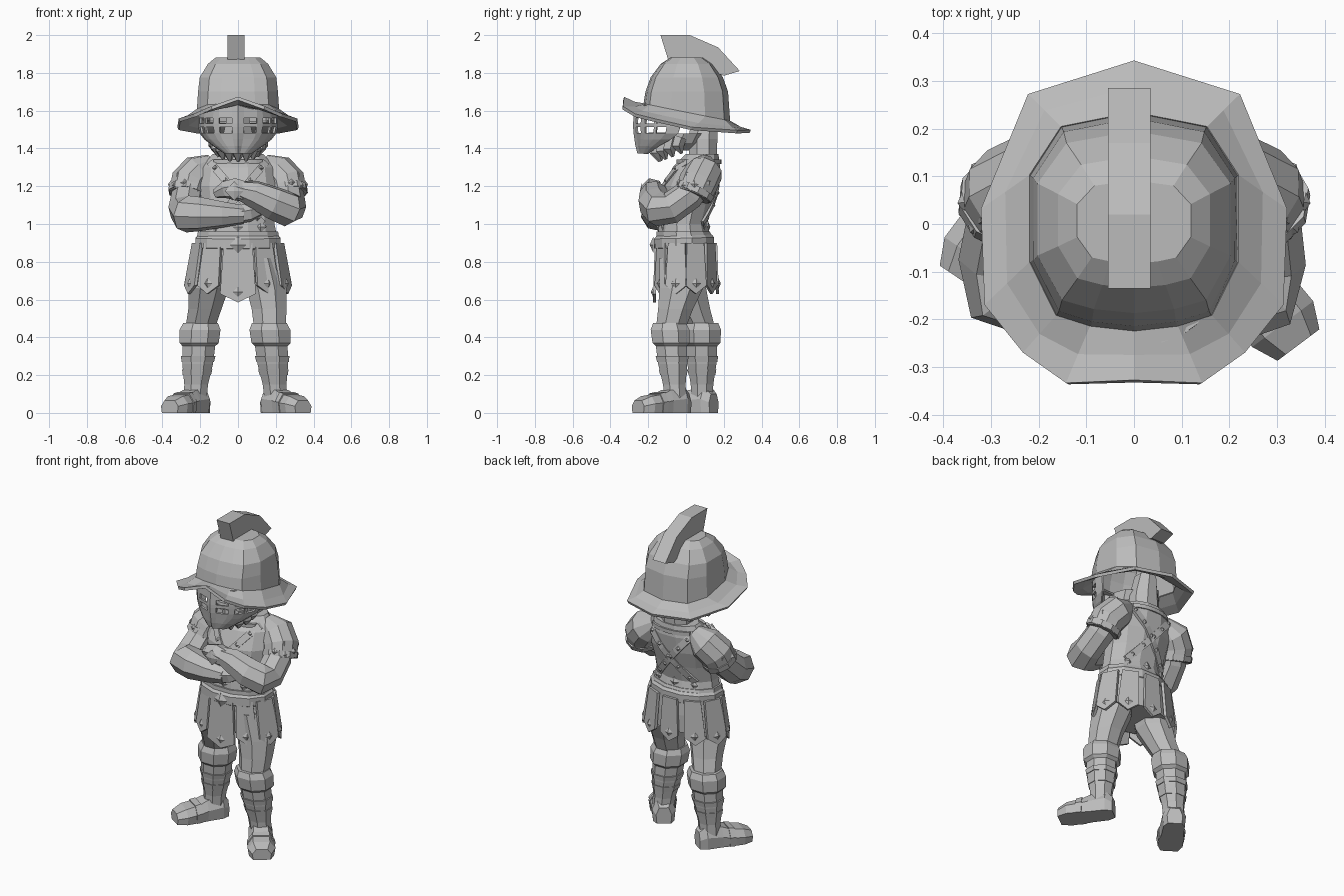
import bpy, bmesh, math
from mathutils import Vector

cube = bpy.data.objects.get("Cube")
if cube:
    bpy.data.objects.remove(cube)

GREY = (0.5, 0.5, 0.5, 1)
stone = bpy.data.materials.new("stone grey")
stone.use_nodes = True
stone.diffuse_color = GREY
stone.node_tree.nodes["Principled BSDF"].inputs["Base Color"].default_value = GREY


def add(name, verts, faces, thick=0):
    """Flat-shaded mesh object, optionally a shell of given thickness."""
    bm = bmesh.new()
    vs = [bm.verts.new(v) for v in verts]
    for f in faces:
        bm.faces.new([vs[i] for i in f])
    bmesh.ops.recalc_face_normals(bm, faces=bm.faces)
    me = bpy.data.meshes.new(name)
    bm.to_mesh(me)
    bm.free()
    me.materials.append(stone)
    ob = bpy.data.objects.new(name, me)
    bpy.context.collection.objects.link(ob)
    if thick:
        mod = ob.modifiers.new("Thickness", 'SOLIDIFY')
        mod.thickness = thick
        mod.offset = 0
    return ob


def loft(name, rings, caps=(True, True), closed=True, thick=0, skip=lambda r, c: False):
    n = len(rings[0])
    verts = [p for ring in rings for p in ring]
    faces = []
    for r in range(len(rings) - 1):
        for c in range(n if closed else n - 1):
            if not skip(r, c):
                d = (c + 1) % n
                faces.append((r * n + c, r * n + d, r * n + n + d, r * n + n + c))
    if caps[0]:
        faces.append(tuple(range(n)))
    if caps[1]:
        faces.append(tuple(range(len(verts) - n, len(verts))))
    return add(name, verts, faces, thick)


def oval(x, y, z, rx, ry, n=10, dip=0):
    angles = [2 * math.pi * (i + 0.5) / n for i in range(n)]
    return [(x + rx * math.sin(a), y - ry * math.cos(a), z - dip * math.cos(a)) for a in angles]


def column(name, sections, n=10):
    """Stack of level ovals: (z, x, y, rx, ry)."""
    return loft(name, [oval(x, y, z, rx, ry, n) for z, x, y, rx, ry in sections])


def limb(name, sections, n=8):
    """Tube along a path: (x, y, z, radius)."""
    pts = [Vector(s[:3]) for s in sections]
    rings, side, last = [], None, None
    for i, p in enumerate(pts):
        t = (pts[min(i + 1, len(pts) - 1)] - pts[max(i - 1, 0)]).normalized()
        side = t.orthogonal().normalized() if side is None else last.rotation_difference(t) @ side
        last, up, r = t, t.cross(side), sections[i][3]
        angles = [2 * math.pi * k / n for k in range(n)]
        rings.append([p + r * (side * math.cos(a) + up * math.sin(a)) for a in angles])
    return loft(name, rings)


def stud(name, pos, out, size=0.022, height=0.012):
    """Diamond-shaped pyramid facing the direction out."""
    q = Vector(out).to_track_quat('Z', 'Y')
    base = [(0, size, 0), (size, 0, 0), (0, -size, 0), (-size, 0, 0), (0, 0, height)]
    add(name, [Vector(pos) + q @ Vector(v) for v in base],
        [(0, 1, 2, 3), (0, 1, 4), (1, 2, 4), (2, 3, 4), (3, 0, 4)])


# Torso
TORSO = [(0.72, 0, 0.2, 0.14), (0.84, -0.01, 0.215, 0.15), (0.93, -0.01, 0.215, 0.145),
         (1.0, -0.015, 0.2, 0.132), (1.1, 0.005, 0.2, 0.138), (1.2, 0.025, 0.215, 0.148),
         (1.3, 0.055, 0.2, 0.13), (1.37, 0.085, 0.14, 0.09)]
column("torso", [(z, 0, y, rx, ry) for z, y, rx, ry in TORSO], 12)


def on_torso(x, z, side):
    for a, b in zip(TORSO, TORSO[1:]):
        if a[0] <= z <= b[0]:
            t = (z - a[0]) / (b[0] - a[0])
            y, rx, ry = (a[i] + t * (b[i] - a[i]) for i in (1, 2, 3))
            return Vector((x, y + side * 0.97 * ry * math.sqrt(max(0.05, 1 - (x / rx) ** 2)), z))


def strap(name, a, b, side, studs=5, w=0.02):
    """Flat band laid on the front (-1) or back (+1) of the torso."""
    across = Vector((a[1] - b[1], 0, b[0] - a[0])).normalized() * w
    rings = []
    for i in range(9):
        t = i / 8
        p = on_torso(a[0] + t * (b[0] - a[0]), a[1] + t * (b[1] - a[1]), side)
        d = Vector((0, side * 0.01, 0))
        rings.append([p - across - d, p + across - d, p + across + d, p - across + d])
    loft(name, rings)
    for i in range(studs):
        t = (i + 0.5) / studs
        p = on_torso(a[0] + t * (b[0] - a[0]), a[1] + t * (b[1] - a[1]), side)
        stud(name + "_stud", p + Vector((0, side * 0.009, 0)), (0, side, 0), 0.016)


for side, label in ((1, "back"), (-1, "front")):
    for s in (1, -1):
        strap(label + "_cross_strap", (s * 0.15, 1.33), (-s * 0.13, 1.0), side)
    strap(label + "_collar_strap", (0.13, 1.33), (-0.13, 1.33), side, 0, 0.012)
    for x in (-0.12, 0, 0.12):
        stud("waist_stud", on_torso(x, 0.985, side), (0, side, 0), 0.03)

# Belt and kilt
loft("belt", [oval(0, -0.01, z, rx, rx - 0.068, 12, 0.004)
              for z, rx in ((0.865, 0.22), (0.875, 0.233), (0.925, 0.233), (0.94, 0.22))])
column("waist_hem", [(0.935, 0, -0.01, 0.224, 0.152), (0.96, 0, -0.015, 0.22, 0.146)], 12)
stud("belt_buckle", (0, -0.172, 0.89), (0, -1, 0), 0.045, 0.02)
column("kilt_cloth", [(0.9, 0, 0, 0.22, 0.15), (0.8, 0, 0, 0.24, 0.155),
                      (0.69, 0, 0, 0.255, 0.15)], 14)
for i in range(10):
    a = math.radians(36 * i)
    out = Vector((math.sin(a), -math.cos(a), 0))
    along = Vector((0.24 * math.cos(a), 0.16 * math.sin(a), 0)).normalized()
    w, low = (0.095, 0.63) if i == 0 else (0.062, 0.675)

    def hang(u, z, grow):
        flare = (0.9 - z) * 0.17
        return Vector(((0.224 + flare) * out.x, (0.155 + flare * 0.2) * out.y, z)) + along * u + out * grow
    outline = [(-w * 0.8, 0.9), (w * 0.8, 0.9), (w, low), (0, low - 0.045), (-w, low)]
    loft("kilt_strip", [[hang(u, z, g) for u, z in outline] for g in (-0.006, 0.01)])
    stud("kilt_stud", hang(0, low + 0.01, 0.01), out, 0.028)

# Legs: thigh, knee cuff, shin guard, bands and boot; one leg stands forward
LEGS = {"left": (1, [(0.82, 0.115, -0.02, 0.11, 0.13), (0.66, 0.15, -0.025, 0.115, 0.125),
                     (0.55, 0.165, -0.055, 0.1, 0.1), (0.45, 0.168, -0.08, 0.09, 0.085)],
                 (0.168, -0.085), (0.198, -0.058), (0.6, -0.8)),
        "right": (-1, [(0.82, -0.115, 0, 0.11, 0.13), (0.66, -0.155, 0.0, 0.115, 0.115),
                       (0.55, -0.175, 0.04, 0.095, 0.095), (0.45, -0.2, 0.08, 0.085, 0.08)],
                  (-0.2, 0.083), (-0.225, 0.085), (-0.56, -0.83))}
for label, (s, thigh, knee, ankle, toe) in LEGS.items():
    column(label + "_thigh", thigh, 8)

    def shin(z, r):
        t = (0.45 - z) / 0.35
        return (z, knee[0] + t * (ankle[0] - knee[0]), knee[1] + t * (ankle[1] - knee[1]), r, r * 0.95)
    column(label + "_knee_cuff", [shin(0.35, 0.09), shin(0.37, 0.112), shin(0.44, 0.117), shin(0.475, 0.1)], 8)
    column(label + "_shin", [shin(0.08, 0.066), shin(0.15, 0.068), shin(0.26, 0.088), shin(0.38, 0.095)], 8)
    for z, r in ((0.215, 0.084), (0.285, 0.096)):
        column(label + "_shin_band", [shin(z - 0.015, r - 0.003), shin(z + 0.015, r + 0.003)], 8)
    fwd = Vector((*toe, 0)).normalized()
    across = Vector((-fwd.y, fwd.x, 0))

    def sole(t, w, h):
        o = Vector((*ankle, 0)) + fwd * t
        shape = [(-w * 0.9, 0), (-w, 0.55), (-w * 0.6, 1), (w * 0.6, 1), (w, 0.55), (w * 0.9, 0)]
        return [o + across * u + Vector((0, 0, v * h)) for u, v in shape]
    loft(label + "_boot", [sole(-0.075, 0.045, 0.1), sole(-0.035, 0.068, 0.135), sole(0.06, 0.07, 0.12),
                           sole(0.11, 0.076, 0.1), sole(0.19, 0.08, 0.088), sole(0.245, 0.055, 0.065)])
    loft(label + "_boot_strap", [sole(0.1, 0.079, 0.11), sole(0.135, 0.082, 0.103)])

    # Shoulder guard with studs
    limb(label + "_shoulder_guard", [(s * 0.13, 0.1, 1.325, 0.05), (s * 0.205, 0.095, 1.275, 0.1),
                                     (s * 0.255, 0.065, 1.22, 0.105), (s * 0.27, 0.035, 1.15, 0.098)], 10)
    limb(label + "_shoulder_rim", [(s * 0.263, 0.052, 1.185, 0.106), (s * 0.269, 0.038, 1.155, 0.104)], 10)
    for d in ((0.75, -0.65, 0.1), (1, -0.1, 0.15), (0.75, 0.65, 0.3), (0.25, -0.95, 0.25), (0.6, -0.5, 0.8)):
        v = Vector((s * d[0], d[1], d[2])).normalized()
        stud(label + "_shoulder_stud", Vector((s * 0.26, 0.055, 1.195)) + v * 0.1, v)

# Folded arms
limb("left_arm", [(0.23, 0.08, 1.26, 0.088), (0.268, 0.01, 1.15, 0.083), (0.276, -0.08, 1.085, 0.085),
                  (0.262, -0.143, 1.08, 0.094), (0.19, -0.165, 1.11, 0.09), (0.08, -0.172, 1.16, 0.074),
                  (0.01, -0.182, 1.178, 0.052)])
limb("left_hand", [(0.04, -0.18, 1.17, 0.056), (-0.02, -0.18, 1.185, 0.06), (-0.07, -0.175, 1.18, 0.047),
                   (-0.12, -0.155, 1.16, 0.025)], 6)
limb("right_arm", [(-0.23, 0.08, 1.26, 0.088), (-0.268, 0.015, 1.15, 0.085), (-0.28, -0.065, 1.075, 0.09),
                   (-0.268, -0.13, 1.053, 0.1), (-0.2, -0.15, 1.053, 0.092), (-0.08, -0.167, 1.05, 0.07),
                   (0.03, -0.165, 1.05, 0.05)])
limb("right_hand", [(0.0, -0.165, 1.05, 0.05), (0.06, -0.16, 1.06, 0.05), (0.12, -0.14, 1.075, 0.03)], 6)
stud("hand_guard", (-0.02, -0.232, 1.175), (0, -1, 0), 0.05)

# Neck, jaw and beard
column("neck", [(1.33, 0, 0.09, 0.1, 0.08), (1.45, 0, 0.09, 0.09, 0.082), (1.58, 0, 0.1, 0.06, 0.075)], 8)
column("jaw", [(1.39, 0, -0.05, 0.08, 0.07), (1.43, 0, -0.03, 0.13, 0.11), (1.48, 0, -0.01, 0.14, 0.12)], 10)
for i in range(9):
    a = math.radians(-88 + 22 * i)
    x, y = 0.125 * math.sin(a), -0.04 - 0.12 * math.cos(a)
    drop = 0.045 * math.cos(a)
    limb("beard_lock", [(x, y + 0.015, 1.46, 0.035), (x, y, 1.42 - drop, 0.036),
                        (x * 0.9, y + 0.02, 1.375 - drop, 0.008)], 5)

# Face guard with barred eye openings
COLS = [-90, -72, -58, -54, -38, -28, -8, 0, 8, 28, 38, 54, 58, 72, 90]
ROWS = [(1.63, 0.205, -0.03, 0.225), (1.562, 0.207, -0.03, 0.23), (1.533, 0.207, -0.03, 0.232),
        (1.514, 0.205, -0.03, 0.232), (1.482, 0.198, -0.04, 0.22), (1.45, 0.172, -0.08, 0.175),
        (1.415, 0.125, -0.145, 0.105), (1.375, 0.065, -0.2, 0.04)]
mask = [[(rx * math.sin(math.radians(a)), y - ry * math.cos(math.radians(a)) - (0.012 if a == 0 else 0), z)
         for a in COLS] for z, rx, y, ry in ROWS]
loft("face_guard", mask, (False, False), False, 0.012, lambda r, c: r in (1, 3) and c in (1, 3, 5, 8, 10, 12))


def mirrored(half):
    return half + [(-p[0], *p[1:]) for p in half[-2:0:-1]]


# Helmet bowl (open below), brim and crest
BOWL = mirrored([(0, -0.222), (0.09, -0.212), (0.16, -0.19), (0.214, -0.08), (0.214, 0.1), (0.15, 0.2), (0, 0.23)])
BRIM = mirrored([(0, -0.33, 1.665), (0.14, -0.335, 1.615), (0.23, -0.27, 1.575), (0.31, -0.17, 1.55),
                 (0.317, 0.03, 1.505), (0.22, 0.27, 1.488), (0, 0.34, 1.49)])
base = [(x, y, 1.585 - 0.2 * y) for x, y in BOWL]
loft("helmet_bowl", [base] + [[(x * kx, 0.005 + (y - 0.005) * ky, z) for x, y in BOWL] for z, kx, ky in
                              ((1.7, 0.97, 0.95), (1.775, 0.93, 0.83), (1.845, 0.73, 0.6), (1.877, 0.55, 0.38))],
     (False, True), True, 0.008)
middle = [tuple(0.5 * (p + q) - (0.008 if i == 2 else 0) for i, (p, q) in enumerate(zip(a, b)))
          for a, b in zip(base, BRIM)]
loft("helmet_brim", [base, middle, BRIM], (False, False), True, 0.018)
crest = [(-0.135, 2.0), (0.02, 2.0), (0.17, 1.935), (0.285, 1.81), (0.2, 1.785), (0.1, 1.82), (-0.09, 1.855)]
loft("helmet_crest", [[(x - 0.01, y, z) for y, z in crest] for x in (-0.045, 0.045)])
